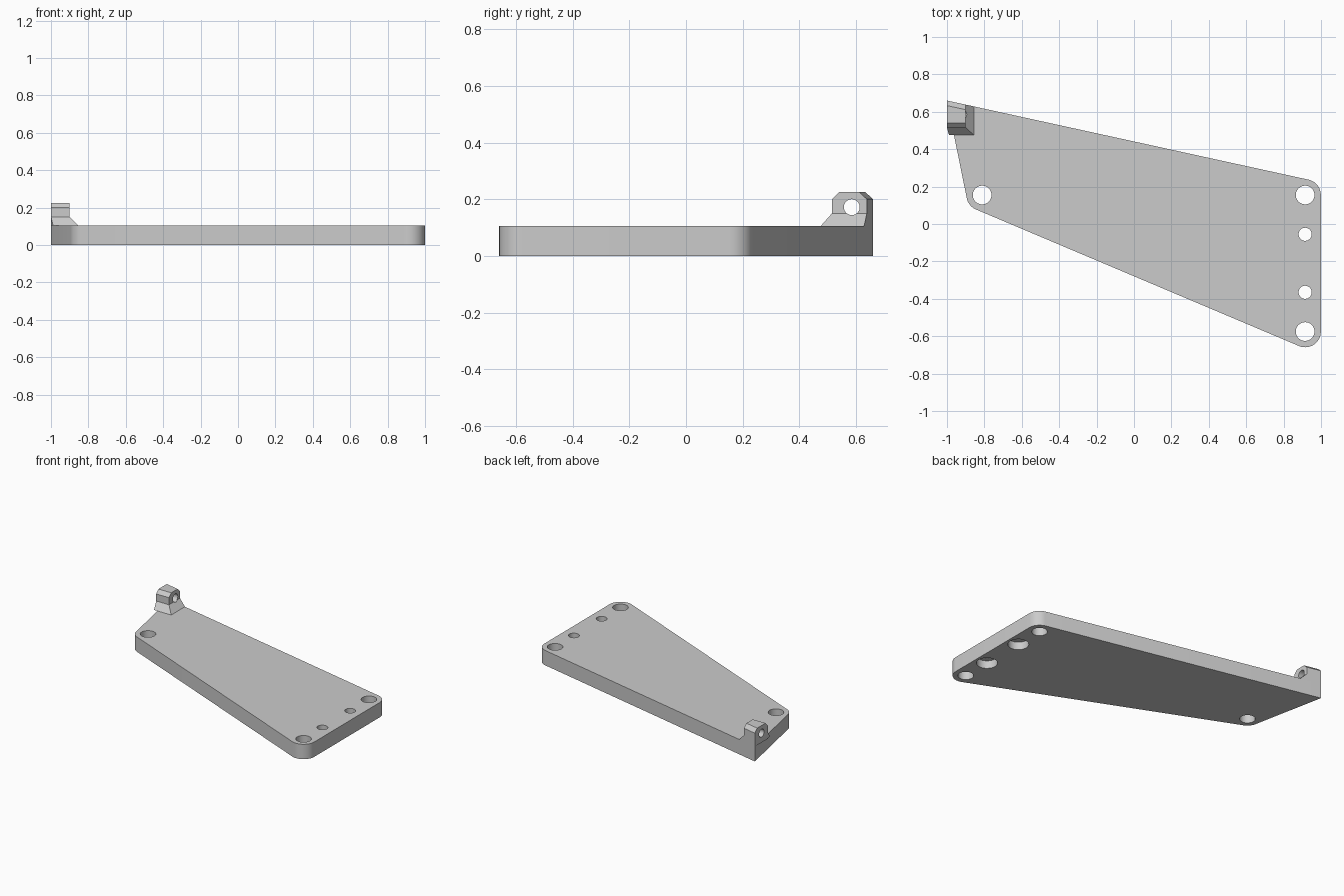
import bpy, bmesh, math
from mathutils import Vector
from mathutils.geometry import convex_hull_2d

cube = bpy.data.objects.get("Cube")
if cube:
    bpy.data.objects.remove(cube, do_unlink=True)

THICK = 0.105
SLOPE = -0.218           # slant of the back edge
CORNERS = [(0.915, 0.155), (0.915, -0.575), (-0.812, 0.155)]
SMALL = [(0.915, -0.055), (0.915, -0.365)]

grey = bpy.data.materials.new("light grey")
grey.use_nodes = True
grey.diffuse_color = (0.6, 0.6, 0.6, 1)
grey.node_tree.nodes["Principled BSDF"].inputs["Base Color"].default_value = (0.6, 0.6, 0.6, 1)


def loft(name, rings):
    """Closed solid through equal-length rings of 3D points."""
    bm = bmesh.new()
    loops = [[bm.verts.new(p) for p in ring] for ring in rings]
    n = len(loops[0])
    for a, b in zip(loops, loops[1:]):
        for i in range(n):
            j = (i + 1) % n
            bm.faces.new((a[i], a[j], b[j], b[i]))
    bm.faces.new(loops[0][::-1])
    bm.faces.new(loops[-1])
    bmesh.ops.remove_doubles(bm, verts=bm.verts, dist=0.0005)
    bmesh.ops.recalc_face_normals(bm, faces=bm.faces)
    mesh = bpy.data.meshes.new(name)
    bm.to_mesh(mesh)
    bm.free()
    obj = bpy.data.objects.new(name, mesh)
    bpy.context.collection.objects.link(obj)
    mesh.materials.append(grey)
    return obj


def circle(x, y, r, n=48):
    return [Vector((x + r * math.cos(math.tau * i / n),
                    y + r * math.sin(math.tau * i / n))) for i in range(n)]


def drill(target, centre, r, depth, axis="Z"):
    """Cut a round hole, centred on a point, along an axis."""
    rot = (0, math.pi / 2, 0) if axis == "X" else (0, 0, 0)
    bpy.ops.mesh.primitive_cylinder_add(vertices=48, radius=r, depth=depth,
                                        location=centre, rotation=rot)
    cutter = bpy.context.object
    cutter.hide_render = True
    cutter.data.materials.append(grey)
    mod = target.modifiers.new("hole", "BOOLEAN")
    mod.operation, mod.solver, mod.object = "DIFFERENCE", "EXACT", cutter
    bpy.context.view_layer.objects.active = target
    bpy.ops.object.modifier_apply(modifier=mod.name)
    bpy.data.objects.remove(cutter, do_unlink=True)


# Plate: hull around three rounded corners and the square lug corner
pts = [Vector((-1, 0.66)), Vector((-1, 0.515))]
for x, y in CORNERS:
    pts += circle(x, y, 0.084)
outline = [pts[i] for i in convex_hull_2d(pts)]
plate = loft("plate", [[(p.x, p.y, z) for p in outline] for z in (0, THICK)])

# Corner holes, then small holes counterbored from below
for x, y in CORNERS:
    drill(plate, (x, y, 0.05), 0.05, 0.4)
for x, y in SMALL:
    drill(plate, (x, y, 0.05), 0.035, 0.4)
    drill(plate, (x, y, 0), 0.067, 0.11)

# Lug: flared foot, upright block and chamfered top
rings = []
for z, front, right, inset in [(THICK, 0.475, -0.855, 0), (0.15, 0.515, -0.9, 0),
                               (0.2, 0.515, -0.9, 0), (0.225, 0.54, -0.9, 0.027)]:
    left = -1 + 0.278 * max(0, 0.515 - front)
    back = 0.66 - inset
    rings.append([(-1, max(front, 0.515), z), (left, front, z), (right, front, z),
                  (right, back + SLOPE * (right + 1), z), (-1, back, z)])
lug = loft("pivot_lug", rings)
drill(lug, (-0.95, 0.585, 0.172), 0.028, 0.4, "X")

for obj in (plate, lug):
    bpy.ops.object.select_all(action="DESELECT")
    obj.select_set(True)
    bpy.context.view_layer.objects.active = obj
    bpy.ops.object.shade_smooth_by_angle(angle=math.radians(25))
